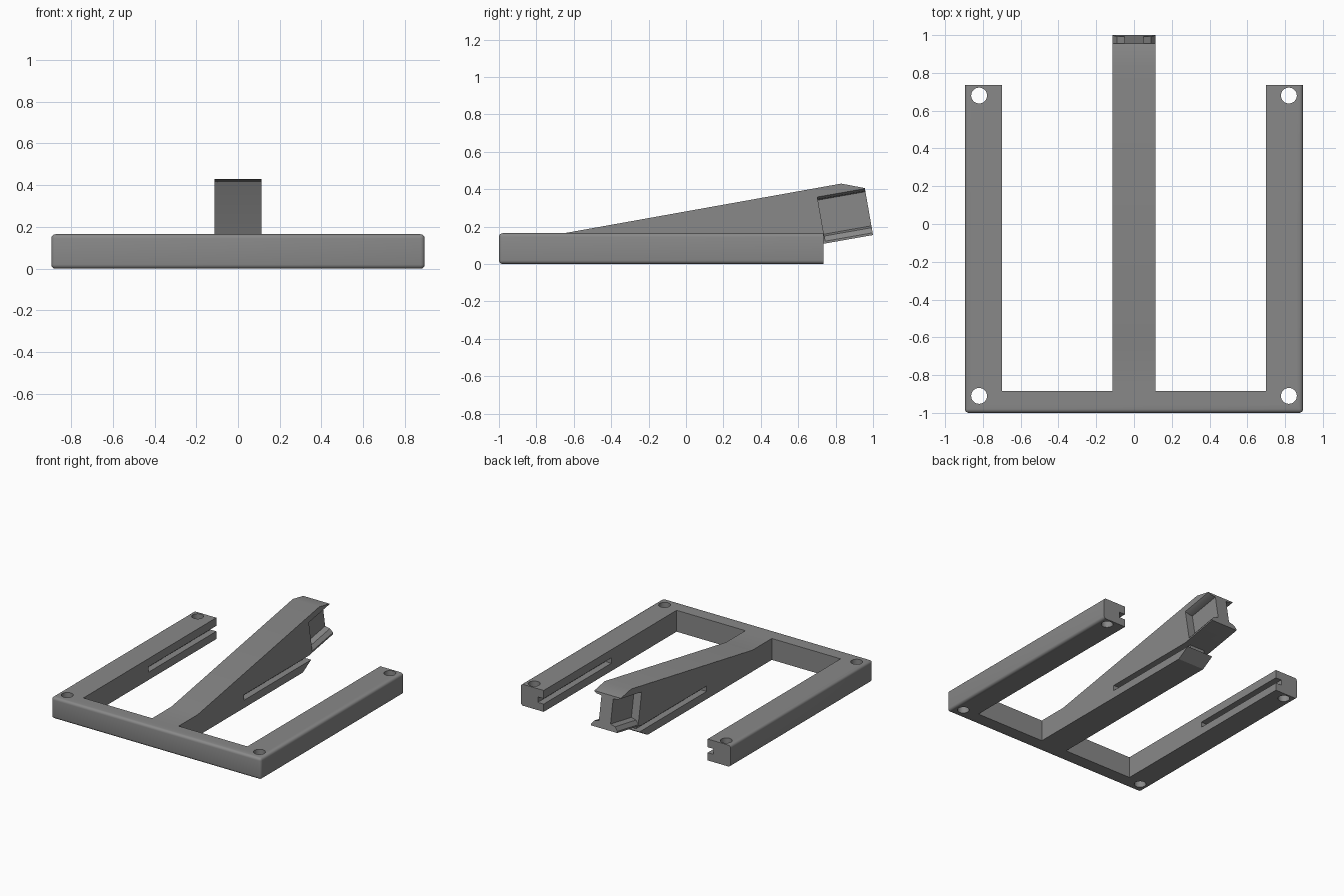
import bpy, bmesh, math
from mathutils import Vector

if "Cube" in bpy.data.objects:
    bpy.data.objects.remove(bpy.data.objects["Cube"])

grey = bpy.data.materials.new("mid grey")
grey.diffuse_color = (0.25, 0.25, 0.25, 1)
grey.use_nodes = True
grey.node_tree.nodes["Principled BSDF"].inputs["Base Color"].default_value = grey.diffuse_color


def prism(name, pts, vec):
    """Extrude a closed 3D outline along a vector."""
    bm = bmesh.new()
    f = bm.faces.new([bm.verts.new(p) for p in pts])
    ext = bmesh.ops.extrude_face_region(bm, geom=[f])["geom"]
    bmesh.ops.translate(bm, vec=Vector(vec),
                        verts=[g for g in ext if isinstance(g, bmesh.types.BMVert)])
    bmesh.ops.recalc_face_normals(bm, faces=bm.faces)
    me = bpy.data.meshes.new(name)
    bm.to_mesh(me)
    bm.free()
    ob = bpy.data.objects.new(name, me)
    bpy.context.collection.objects.link(ob)
    me.materials.append(grey)
    return ob


def box(name, x0, x1, y0, y1, z0, z1):
    return prism(name, [(x0, y0, z0), (x1, y0, z0), (x1, y1, z0), (x0, y1, z0)],
                 (0, 0, z1 - z0))


def combine(target, other, op):
    """Apply a boolean and remove the helper."""
    m = target.modifiers.new(op, 'BOOLEAN')
    m.operation, m.solver, m.object = op, 'EXACT', other
    bpy.context.view_layer.objects.active = target
    bpy.ops.object.modifier_apply(modifier=m.name)
    bpy.data.objects.remove(other)


W, H, HALF = 0.895, 0.165, 0.113
FRONT, INNER, END = -1.0, -0.885, 0.735

# U-shaped base frame
outline = [(-W, FRONT), (W, FRONT), (W, END), (0.70, END), (0.70, INNER),
           (-0.70, INNER), (-0.70, END), (-W, END)]
frame = prism("base_frame", [(x, y, 0) for x, y in outline], (0, 0, H))

# Rounded outer edges on the front and both sides
bm = bmesh.new()
bm.from_mesh(frame.data)


def outer(v):
    return abs(abs(v.co.x) - W) < 1e-4 or abs(v.co.y - FRONT) < 1e-4


edges = []
for e in bm.edges:
    a, b = e.verts
    vertical = abs(a.co.z - b.co.z) > 0.01
    back = a.co.y > 0.7 and b.co.y > 0.7
    if outer(a) and outer(b) and not back and (not vertical or a.co.y < -0.99):
        edges.append(e)
bmesh.ops.bevel(bm, geom=edges, offset=0.02, segments=4, profile=0.5, affect='EDGES')
bm.to_mesh(frame.data)
bm.free()

# Central rising arm, drawn as a side profile
profile = [(INNER, 0), (0.63, 0), (0.73, 0.06), (0.70, 0.06), (0.70, 0.102),
           (1.0, 0.155), (0.956, 0.406), (0.83, 0.43), (-0.65, H), (INNER, H)]
arm = prism("rising_arm", [(-HALF, y, z) for y, z in profile], (2 * HALF, 0, 0))

# Tilted side recesses that leave a web and two flanges at the arm head
t = math.radians(10)
u = Vector((0, math.cos(t), math.sin(t)))
v = Vector((0, -math.sin(t), math.cos(t)))
origin = Vector((0, 1.0, 0.155))
section = [(0.16, 0.012), (HALF, 0.012), (0.09, 0.04), (0.05, 0.05),
           (0.05, 0.235), (0.09, 0.24), (HALF, 0.252), (0.16, 0.252)]
for s in (-1, 1):
    pts = [origin + Vector((s * x, 0, 0)) + v * h - u * 0.258 for x, h in section]
    combine(arm, prism("recess_cutter", pts, u * 0.4), 'DIFFERENCE')

combine(frame, arm, 'UNION')

# Slide slots along the inner faces and both sides of the central arm
for s in (-1, 1):
    for x0, x1 in ((0.063, 0.20), (0.60, 0.75)):
        a, b = sorted((s * x0, s * x1))
        combine(frame, box("slot_cutter", a, b, -0.09, 0.80, 0.06, 0.102), 'DIFFERENCE')

# Corner screw holes
for x in (-0.82, 0.82):
    for y in (-0.91, 0.68):
        ring = [(x + 0.042 * math.cos(k * math.pi / 16),
                 y + 0.042 * math.sin(k * math.pi / 16), -0.1) for k in range(32)]
        combine(frame, prism("hole_cutter", ring, (0, 0, 0.4)), 'DIFFERENCE')

bpy.ops.object.select_all(action='DESELECT')
frame.select_set(True)
bpy.context.view_layer.objects.active = frame
bpy.ops.object.shade_smooth_by_angle(angle=math.radians(30))
